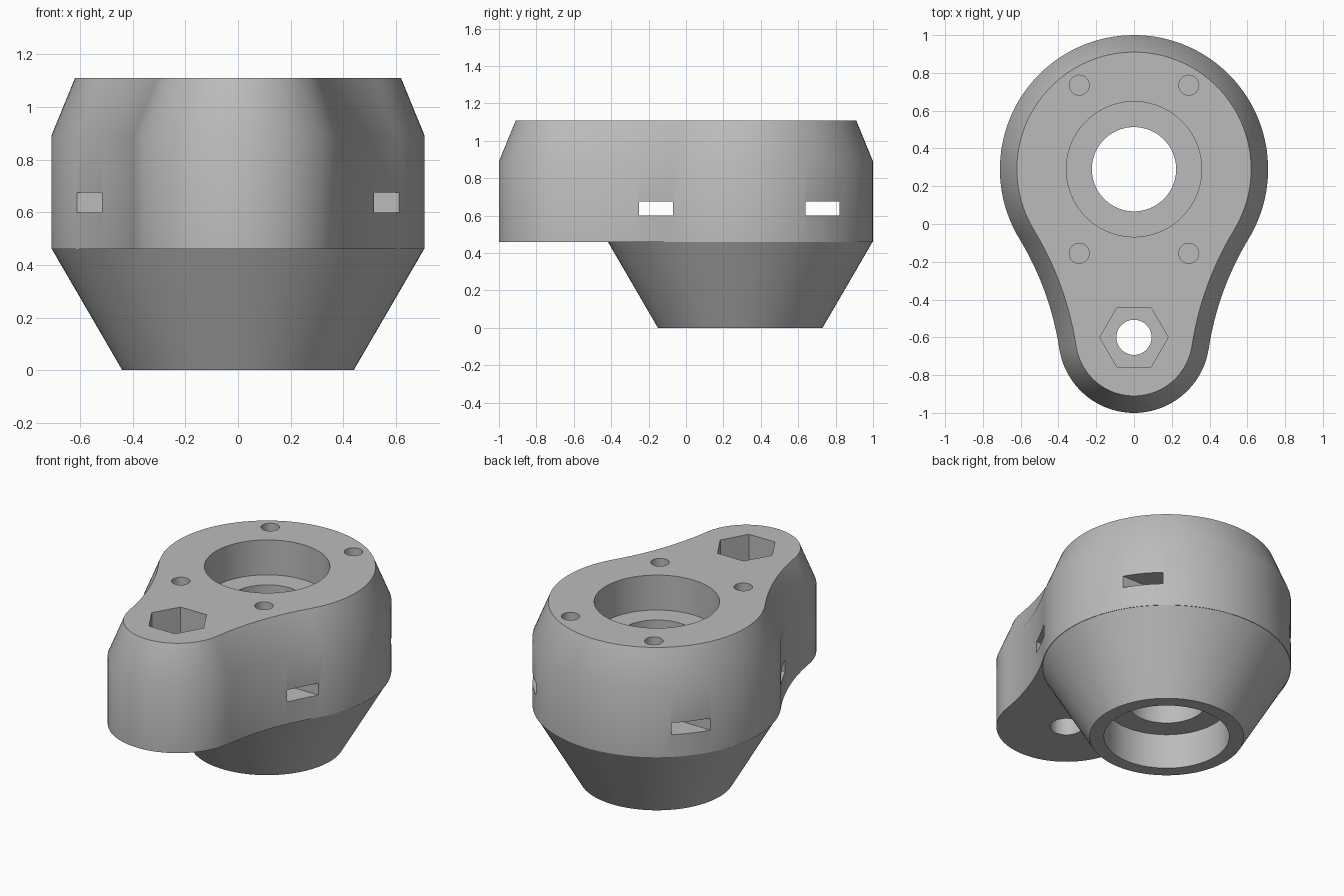
import bpy, bmesh, math
from mathutils import Vector

cube = bpy.data.objects.get("Cube")
if cube:
    bpy.data.objects.remove(cube, do_unlink=True)

HUB = Vector((0, 0.29))      # bearing axis
ARM = Vector((0, -0.6))      # bolt axis
HUB_R, ARM_R = 0.71, 0.4
FILLET = Vector((1.948, -0.895))
FILLET_R = 1.57
HEIGHT, SHOULDER, PLATE = 1.11, 0.89, 0.46

grey = bpy.data.materials.new("plain grey")
grey.use_nodes = True
grey.diffuse_color = (0.5, 0.5, 0.5, 1)
grey.node_tree.nodes["Principled BSDF"].inputs["Base Color"].default_value = (0.5, 0.5, 0.5, 1)


def loft(name, rings):
    """Skin a stack of equal-length rings and cap both ends."""
    bm = bmesh.new()
    loops = [[bm.verts.new(p) for p in ring] for ring in rings]
    for low, high in zip(loops, loops[1:]):
        for i in range(len(low)):
            j = (i + 1) % len(low)
            bm.faces.new((low[i], low[j], high[j], high[i]))
    bm.faces.new(loops[0][::-1])
    bm.faces.new(loops[-1])
    bmesh.ops.recalc_face_normals(bm, faces=bm.faces)
    mesh = bpy.data.meshes.new(name)
    bm.to_mesh(mesh)
    bm.free()
    mesh.materials.append(grey)
    obj = bpy.data.objects.new(name, mesh)
    bpy.context.collection.objects.link(obj)
    return obj


def circle(x, y, z, r, sides):
    return [(x + r * math.cos(math.tau * i / sides),
             y + r * math.sin(math.tau * i / sides), z) for i in range(sides)]


def cylinder(name, x, y, r, z0, z1, sides=64):
    return loft(name, [circle(x, y, z0, r, sides), circle(x, y, z1, r, sides)])


def box(name, x, y, z0, z1):
    corners = [(x[0], y[0]), (x[1], y[0]), (x[1], y[1]), (x[0], y[1])]
    return loft(name, [[(*c, z) for c in corners] for z in (z0, z1)])


def arc(centre, r, start, end, steps):
    return [centre + r * Vector((math.cos(a), math.sin(a)))
            for a in (start + (end - start) * i / steps for i in range(steps + 1))]


def outline(inset, z):
    """Teardrop: two arcs joined by concave fillets, mirrored in x."""
    to_hub, to_arm = FILLET - HUB, FILLET - ARM
    hub_a = math.atan2(to_hub.y, to_hub.x)
    arm_a = math.atan2(to_arm.y, to_arm.x)
    half = arc(ARM, ARM_R - inset, -math.pi / 2, arm_a, 24)
    half += arc(FILLET, FILLET_R + inset, math.pi + arm_a, math.pi + hub_a, 16)[1:-1]
    half += arc(HUB, HUB_R - inset, hub_a, math.pi / 2, 40)
    mirrored = [Vector((-p.x, p.y)) for p in half[-2:0:-1]]
    return [(p.x, p.y, z) for p in half + mirrored]


def combine(target, tool, operation):
    tool.hide_render = True
    mod = target.modifiers.new(tool.name, 'BOOLEAN')
    mod.operation = operation
    mod.solver = 'EXACT'
    mod.object = tool
    bpy.context.view_layer.objects.active = target
    bpy.ops.object.modifier_apply(modifier=mod.name)
    bpy.data.objects.remove(tool, do_unlink=True)


# Teardrop housing with chamfered top
housing = loft("bearing_housing", [outline(0, PLATE), outline(0, SHOULDER), outline(0.09, HEIGHT)])

# Tapered lower hub
hub = loft("tapered_hub", [circle(0, HUB.y, z, r, 128)
                           for r, z in ((0.44, 0), (0.708, PLATE + 0.001), (0.6, 0.7))])
combine(housing, hub, 'UNION')

# Shaft bore and the two bearing seats
cuts = [cylinder("shaft_bore", 0, HUB.y, 0.223, -0.1, 1.3, 96),
        cylinder("upper_seat", 0, HUB.y, 0.358, SHOULDER, 1.3, 96),
        cylinder("lower_seat", 0, HUB.y, 0.358, -0.1, 0.22, 96)]

# Bolt hole with hexagonal nut pocket
cuts += [cylinder("bolt_hole", 0, ARM.y, 0.093, 0.3, 1.3, 48),
         cylinder("nut_pocket", 0, ARM.y, 0.181, 0.8, 1.3, 6)]

# Cross slots and the screw holes above them
for y in (HUB.y - 0.445, HUB.y + 0.445):
    cuts.append(box("cross_slot", (-1, 1), (y - 0.095, y + 0.085), 0.6, 0.675))
    for side in (-1, 1):
        cuts.append(cylinder("screw_hole", side * 0.29, y, 0.053, 0.5, 1.3, 32))

for cut in cuts:
    combine(housing, cut, 'DIFFERENCE')

bpy.ops.object.select_all(action='DESELECT')
housing.select_set(True)
bpy.context.view_layer.objects.active = housing
bpy.ops.object.shade_smooth_by_angle(angle=math.radians(33))
